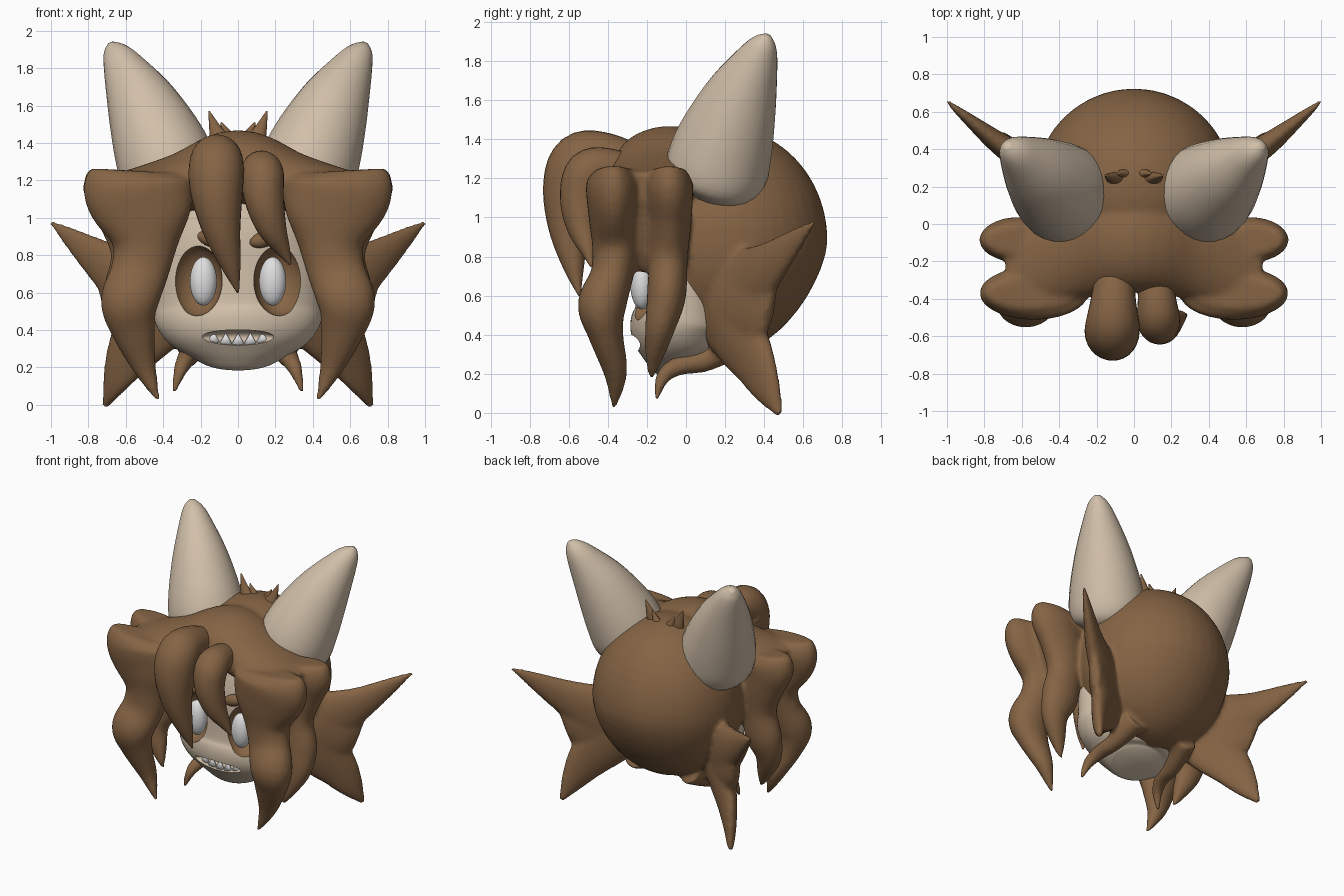
import bpy, bmesh, math
from mathutils import Vector, Matrix

cube = bpy.data.objects.get("Cube")
if cube:
    bpy.data.objects.remove(cube, do_unlink=True)


def material(name, rgb):
    m = bpy.data.materials.new(name)
    m.use_nodes = True
    m.diffuse_color = (*rgb, 1)
    bsdf = m.node_tree.nodes["Principled BSDF"]
    bsdf.inputs["Base Color"].default_value = (*rgb, 1)
    bsdf.inputs["Roughness"].default_value = 0.7
    return m


BROWN = material("brown hair", (0.235, 0.127, 0.058))
SKIN = material("beige skin", (0.635, 0.52, 0.395))
WHITE = material("soft white", (0.74, 0.74, 0.75))


def finish(bm, name, *mats):
    bmesh.ops.recalc_face_normals(bm, faces=bm.faces)
    me = bpy.data.meshes.new(name)
    bm.to_mesh(me)
    bm.free()
    for m in mats:
        me.materials.append(m)
    for p in me.polygons:
        p.use_smooth = True
    ob = bpy.data.objects.new(name, me)
    bpy.context.scene.collection.objects.link(ob)
    return ob


def spline(pts, steps=5):
    """Catmull-Rom through points of any dimension."""
    out = []
    for i in range(len(pts) - 1):
        p0, p1, p2, p3 = (pts[max(0, min(len(pts) - 1, i + k))] for k in (-1, 0, 1, 2))
        for j in range(steps):
            t = j / steps
            out.append([b + 0.5 * t * (c - a + t * (2 * a - 5 * b + 4 * c - d + t * (3 * (b - c) + d - a)))
                        for a, b, c, d in zip(p0, p1, p2, p3)])
    return out + [list(pts[-1])]


def tube(bm, pts, side=1, ref=(1, 0, 0), n=28):
    """Loft ellipses along a path; each point is x, y, z, radius, second radius."""
    rows = spline([(p[0] * side, p[1], p[2], p[3], p[-1]) for p in pts])
    cen = [Vector(r[:3]) for r in rows]
    rings = []
    for i, r in enumerate(rows):
        t = (cen[min(i + 1, len(cen) - 1)] - cen[max(i - 1, 0)]).normalized()
        u = Vector(ref)
        u = (u - t * u.dot(t)).normalized()
        v = t.cross(u)
        ra, rb = max(r[3], 0.004), max(r[4], 0.004)
        rings.append([bm.verts.new(cen[i] + u * ra * math.cos(a) + v * rb * math.sin(a))
                      for a in (2 * math.pi * k / n for k in range(n))])
    for a, b in zip(rings, rings[1:]):
        for k in range(n):
            bm.faces.new((a[k], a[(k + 1) % n], b[(k + 1) % n], b[k]))
    bm.faces.new(rings[0][::-1])
    bm.faces.new(rings[-1])


def ball(bm, c, r, rot=0):
    m = Matrix.Translation(c) @ Matrix.Rotation(rot, 4, 'Y') @ Matrix.Diagonal((*r, 1))
    return bmesh.ops.create_uvsphere(bm, u_segments=40, v_segments=24, radius=1, matrix=m)["verts"]


def tube_object(name, mat, pts, side=1):
    bm = bmesh.new()
    tube(bm, pts, side)
    return finish(bm, name, mat)


def ball_object(name, mats, c, r, rot=0):
    bm = bmesh.new()
    ball(bm, c, r, rot)
    return finish(bm, name, *mats)


# Hair: skull cap with an open, flattened face side and a drawn-in nape
hair = bmesh.new()
for v in ball(hair, (0, 0.2, 0.88), (0.53, 0.525, 0.58)):
    if v.co.z < 0.85 and v.co.y > 0.2:
        v.co.y -= 0.16 * (0.85 - v.co.z) * (v.co.y - 0.2) / 0.5
    if v.co.z < 1.2:
        v.co.y = max(v.co.y, -0.02)

# Hood spreading sideways over the brow
half = [(0.3, -0.14, 1.19, 0.26, 0.16), (0.55, -0.21, 1.165, 0.24, 0.1), (0.68, -0.22, 1.15, 0.18, 0.08)]
tube(hair, [(-p[0], *p[1:]) for p in half[::-1]] + [(0, -0.08, 1.26, 0.29, 0.21)] + half, ref=(0, 1, 0))

front_lock = [(0.54, -0.37, 1.25, 0.24, 0.08), (0.54, -0.37, 1.18, 0.29, 0.14), (0.51, -0.37, 1.02, 0.265, 0.13),
              (0.5, -0.36, 0.85, 0.175, 0.12), (0.53, -0.38, 0.7, 0.155, 0.11), (0.58, -0.43, 0.55, 0.155, 0.125),
              (0.56, -0.41, 0.4, 0.12, 0.09), (0.5, -0.36, 0.2, 0.065, 0.06), (0.425, -0.37, 0.02, 0.012)]
rear_lock = [(0.63, -0.085, 1.25, 0.16, 0.08), (0.63, -0.085, 1.17, 0.2, 0.12), (0.58, -0.08, 1.0, 0.17, 0.11),
             (0.55, -0.09, 0.8, 0.13, 0.1), (0.58, -0.1, 0.6, 0.14, 0.1), (0.6, -0.13, 0.45, 0.1, 0.08),
             (0.55, -0.16, 0.3, 0.06, 0.05), (0.5, -0.18, 0.17, 0.012)]
# Web joining the two locks at the temple
temple_web = [(0.54, -0.22, 1.22, 0.12, 0.15), (0.54, -0.22, 1.15, 0.14, 0.16), (0.51, -0.22, 0.95, 0.11, 0.14),
              (0.49, -0.21, 0.8, 0.07, 0.1), (0.49, -0.2, 0.72, 0.02, 0.04)]
nape_curl = [(0.22, 0.28, 0.38, 0.09), (0.26, 0.1, 0.27, 0.06), (0.28, -0.04, 0.24, 0.05),
             (0.31, -0.12, 0.18, 0.038), (0.345, -0.155, 0.06, 0.012)]
# Two flat lobes and a web make the tail-shaped side fin
upper_fin = [(0.34, 0.16, 0.55, 0.22, 0.1), (0.54, 0.31, 0.65, 0.2, 0.08), (0.72, 0.43, 0.76, 0.125, 0.06),
             (0.89, 0.565, 0.89, 0.06, 0.032), (1.005, 0.66, 0.98, 0.012)]
lower_fin = [(0.38, 0.19, 0.55, 0.23, 0.1), (0.48, 0.26, 0.42, 0.2, 0.085), (0.58, 0.34, 0.28, 0.155, 0.065),
             (0.655, 0.41, 0.13, 0.095, 0.045), (0.71, 0.48, -0.01, 0.02)]
fin_web = [(0.4, 0.2, 0.55, 0.25, 0.1), (0.58, 0.33, 0.54, 0.23, 0.075), (0.66, 0.39, 0.53, 0.19, 0.055),
           (0.71, 0.43, 0.51, 0.12, 0.03)]
for side in (1, -1):
    for lock in (front_lock, rear_lock, temple_web, nape_curl):
        tube(hair, lock, side)
    for lobe in (upper_fin, lower_fin, fin_web):
        tube(hair, lobe, side, ref=(0, 0, 1))
hair = finish(hair, "hair", BROWN)
rm = hair.modifiers.new("merge", 'REMESH')
rm.mode, rm.voxel_size, rm.use_smooth_shade = 'VOXEL', 0.014, True
sm = hair.modifiers.new("soften", 'SMOOTH')
sm.factor, sm.iterations = 0.5, 14

# Hanging fringe locks
tube_object("large_fringe", BROWN, [
    (-0.1, -0.22, 1.25, 0.1), (-0.11, -0.4, 1.31, 0.12), (-0.115, -0.54, 1.29, 0.145), (-0.115, -0.59, 1.15, 0.142),
    (-0.09, -0.6, 0.95, 0.105), (-0.04, -0.575, 0.75, 0.055), (0, -0.545, 0.6, 0.006)])
tube_object("small_fringe", BROWN, [
    (0.1, -0.22, 1.2, 0.09), (0.12, -0.38, 1.25, 0.1), (0.13, -0.5, 1.23, 0.115), (0.14, -0.54, 1.1, 0.105),
    (0.18, -0.53, 0.95, 0.08), (0.24, -0.5, 0.83, 0.04), (0.28, -0.485, 0.75, 0.006)])

# Face with a wide muzzle ridge and receding chin
bm = bmesh.new()
tube(bm, [(0, 0.02, 0.235, 0.18, 0.14), (0, 0.01, 0.265, 0.26, 0.19), (0, 0, 0.33, 0.37, 0.235),
          (0, -0.01, 0.43, 0.44, 0.275), (0, 0, 0.53, 0.45, 0.26), (0, 0, 0.72, 0.45, 0.25),
          (0, 0, 0.95, 0.41, 0.24), (0, 0, 1.2, 0.28, 0.18)], n=64)
face = finish(bm, "face", SKIN, BROWN)


def carve(name, c, r, index):
    cutter = ball_object(name, (SKIN, BROWN), c, r)
    for p in cutter.data.polygons:
        p.material_index = index
    cutter.hide_render = True
    mod = face.modifiers.new(name, 'BOOLEAN')
    mod.operation, mod.solver, mod.object = 'DIFFERENCE', 'EXACT', cutter
    bpy.context.view_layer.objects.active = face
    bpy.ops.object.modifier_apply(modifier=name)
    bpy.data.objects.remove(cutter, do_unlink=True)


carve("mouth_cutter", (0, -0.26, 0.36), (0.2, 0.075, 0.042), 0)
for side, tag in ((1, "left"), (-1, "right")):
    carve(tag + "_socket_cutter", (side * 0.222, -0.25, 0.665), (0.138, 0.14, 0.19), 1)
    ball_object(tag + "_eye", (WHITE,), (side * 0.185, -0.225, 0.66), (0.072, 0.06, 0.13))
    ball_object(tag + "_brow", (BROWN,), (side * 0.14, -0.25, 0.885), (0.08, 0.04, 0.042), -side * 0.3)
    # Tall curved ear
    tube_object(tag + "_ear", SKIN, [
        (0.33, 0.12, 1.13, 0.17), (0.355, 0.145, 1.2, 0.255), (0.41, 0.19, 1.36, 0.255), (0.51, 0.275, 1.6, 0.195),
        (0.61, 0.36, 1.8, 0.115), (0.66, 0.4, 1.89, 0.066), (0.68, 0.42, 1.93, 0.02)], side)
    # Little tufts on the crown
    tube_object(tag + "_tuft", BROWN, [
        (0.09, 0.24, 1.4, 0.06, 0.04), (0.12, 0.25, 1.47, 0.035, 0.025), (0.155, 0.26, 1.57, 0.004)], side)
    tube_object(tag + "_inner_tuft", BROWN, [
        (0.05, 0.27, 1.42, 0.04, 0.03), (0.09, 0.27, 1.51, 0.004)], side)

# Pointed teeth in the smile
bm = bmesh.new()
for i in range(-2, 3):
    x = i * 0.066
    m = Matrix.Translation((x, -0.215 + 0.5 * x * x, 0.35 + 0.6 * x * x)) @ Matrix.Diagonal((1, 0.5, 1, 1))
    bmesh.ops.create_cone(bm, cap_ends=True, segments=12, radius1=0.038, radius2=0.002, depth=0.06, matrix=m)
finish(bm, "teeth", WHITE)

bpy.ops.object.select_all(action='DESELECT')
face.select_set(True)
bpy.context.view_layer.objects.active = face
bpy.ops.object.shade_smooth_by_angle(angle=math.radians(40))
